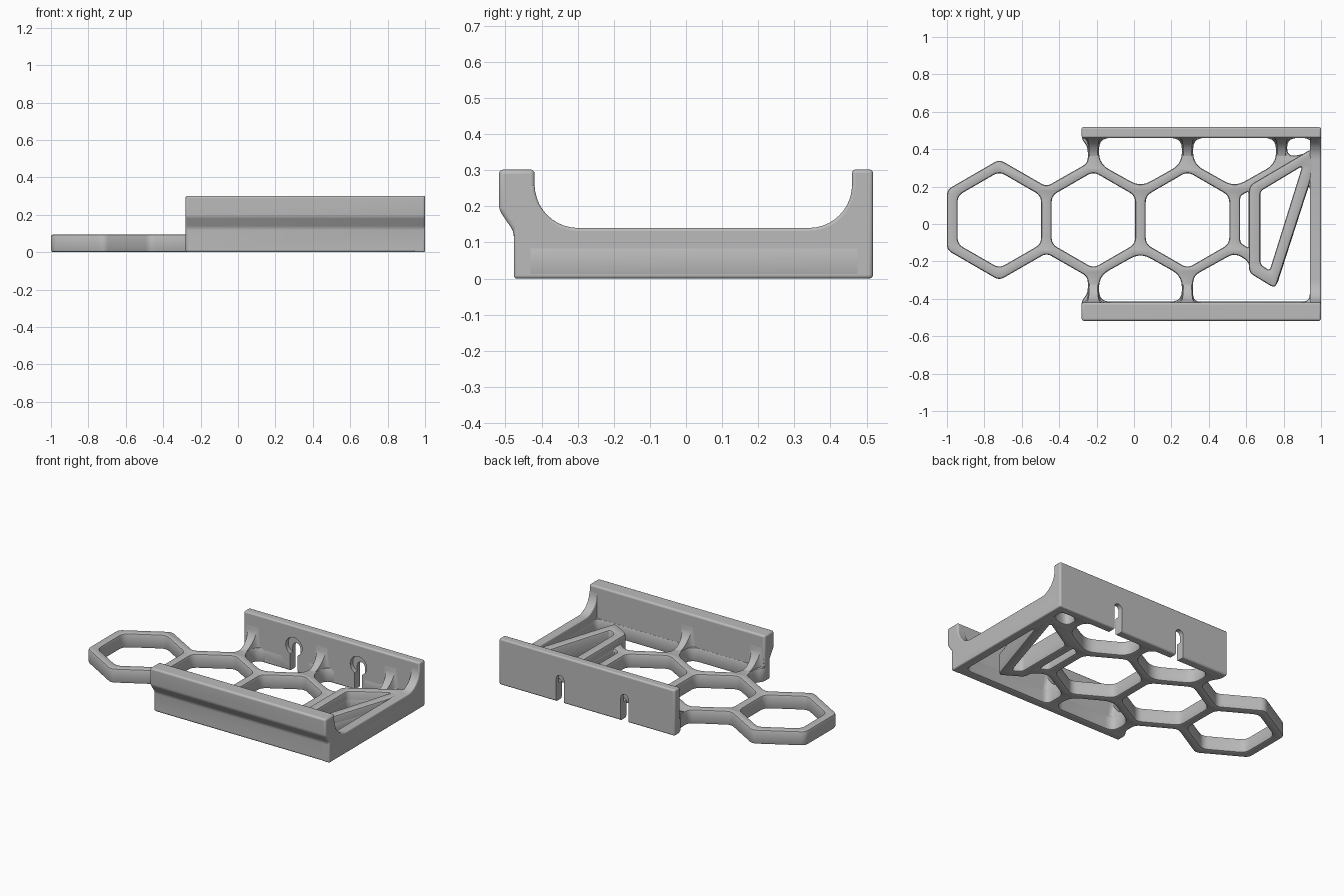
import bpy, bmesh, math
from mathutils import Vector

if "Cube" in bpy.data.objects:
    bpy.data.objects.remove(bpy.data.objects["Cube"])

grey = bpy.data.materials.new("light grey plastic")
grey.use_nodes = True
GREY = (0.5, 0.5, 0.5, 1)
grey.diffuse_color = GREY
grey.node_tree.nodes["Principled BSDF"].inputs["Base Color"].default_value = GREY

CY = 0.022            # y of the honeycomb axis
HEX_X = [-0.72, -0.217, 0.286]
FRONT, BACK = -0.415, 0.46   # inner faces of the two walls


def add_mesh(name, mesh):
    obj = bpy.data.objects.new(name, mesh)
    bpy.context.collection.objects.link(obj)
    mesh.materials.clear()
    mesh.materials.append(grey)
    return obj


def smooth(obj):
    bpy.ops.object.select_all(action='DESELECT')
    bpy.context.view_layer.objects.active = obj
    obj.select_set(True)
    bpy.ops.object.shade_smooth_by_angle(angle=math.radians(35))


def rounded(points, radius):
    """Polygon with its corners softened by small arcs."""
    pts = [Vector(p) for p in points]
    out = []
    for i, p in enumerate(pts):
        a, b = pts[i - 1] - p, pts[(i + 1) % len(pts)] - p
        s = p + a.normalized() * min(radius, a.length * 0.45)
        e = p + b.normalized() * min(radius, b.length * 0.45)
        for k in range(6):
            t = k / 5
            out.append(s * (1 - t) ** 2 + p * 2 * t * (1 - t) + e * t * t)
    return out


def plate(name, loops, z_top, edge=0.012):
    """Flat plate with holes and rounded edges, standing on z = 0."""
    curve = bpy.data.curves.new(name, 'CURVE')
    curve.dimensions, curve.fill_mode = '2D', 'BOTH'
    curve.extrude, curve.bevel_depth = z_top / 2 - edge, edge
    curve.bevel_resolution, curve.offset = 1, -edge
    for loop in loops:
        sp = curve.splines.new('POLY')
        sp.points.add(len(loop) - 1)
        for q, p in zip(sp.points, loop):
            q.co = (p.x, p.y, 0, 1)
        sp.use_cyclic_u = True
    tmp = bpy.data.objects.new(name + "_curve", curve)
    bpy.context.collection.objects.link(tmp)
    deps = bpy.context.evaluated_depsgraph_get()
    mesh = bpy.data.meshes.new_from_object(tmp.evaluated_get(deps))
    bpy.data.objects.remove(tmp)
    bm = bmesh.new()
    bm.from_mesh(mesh)
    bmesh.ops.remove_doubles(bm, verts=bm.verts, dist=0.0001)
    bmesh.ops.translate(bm, verts=bm.verts, vec=(0, 0, z_top / 2))
    bmesh.ops.recalc_face_normals(bm, faces=bm.faces)
    bm.to_mesh(mesh)
    bm.free()
    return add_mesh(name, mesh)


def loft(name, sections, bevel=0):
    """Solid through a row of matching cross-sections."""
    bm = bmesh.new()
    rows = [[bm.verts.new(p) for p in s] for s in sections]
    n = len(rows[0])
    for r, s in zip(rows, rows[1:]):
        for i in range(n):
            j = (i + 1) % n
            bm.faces.new((r[i], r[j], s[j], s[i]))
    bm.faces.new(rows[0])
    bm.faces.new(rows[-1])
    bmesh.ops.recalc_face_normals(bm, faces=bm.faces)
    mesh = bpy.data.meshes.new(name)
    bm.to_mesh(mesh)
    bm.free()
    obj = add_mesh(name, mesh)
    if bevel:
        mod = obj.modifiers.new("edges", 'BEVEL')
        mod.width, mod.segments = bevel, 3
        mod.limit_method, mod.angle_limit = 'ANGLE', math.radians(30)
    return obj


def prism(name, profile, x0, x1, bevel=0):
    return loft(name, [[(x, y, z) for y, z in profile] for x in (x0, x1)], bevel)


def flip(points):
    """Mirror a back opening to the front, ending at the front wall."""
    return [(x, FRONT if y == BACK else 2 * CY - y) for x, y in points]


def hexagon(cx, r):
    return [(cx + r * math.sin(k * math.pi / 3), CY + r * math.cos(k * math.pi / 3))
            for k in range(6)]


# Honeycomb base with its openings
outline = [(-0.72, 0.345), (-1, 0.183), (-1, -0.139), (-0.72, -0.301),
           (-0.468, -0.156), (-0.247, -0.282), (-0.247, -0.37), (-0.28, -0.41),
           (-0.28, -0.46), (1, -0.46), (1, 0.505), (-0.28, 0.505), (-0.28, 0.455),
           (-0.247, 0.41), (-0.247, 0.326), (-0.468, 0.2)]
loops = [rounded(outline, 0.03)]
loops += [rounded(hexagon(x, 0.258), 0.035) for x in HEX_X]
side_hole = [(-0.187, BACK), (0.256, BACK), (0.256, 0.322), (0.035, 0.198), (-0.187, 0.322)]
loops.append(rounded(side_hole, 0.06))
loops.append(rounded([(x + 0.503, y) for x, y in side_hole], 0.06))
loops.append(rounded(flip(side_hole), 0.06))
loops.append(rounded([(0.819, BACK), (0.95, BACK), (0.95, 0.385), (0.819, 0.355)], 0.06))
loops.append(rounded([(0.316, FRONT), (0.94, FRONT), (0.94, 0.22), (0.758, -0.345),
                      (0.615, -0.26), (0.615, -0.2), (0.538, -0.155), (0.316, -0.278)], 0.04))
loops.append(rounded([(0.568, -0.1), (0.613, -0.13), (0.613, 0.175), (0.568, 0.15)], 0.015))
brace_hole = [(0.675, -0.215), (0.675, 0.175), (0.9, 0.31), (0.725, -0.25)]
loops.append(rounded(brace_hole, 0.02))
base = plate("honeycomb_base", loops, 0.095)

# Taller slanted brace beside the end rib
brace = plate("slanted_brace", [
    rounded([(0.615, -0.26), (0.615, 0.205), (0.955, 0.405), (0.968, 0.31), (0.755, -0.345)], 0.03),
    rounded(brace_hole, 0.02)], 0.14)

# Front and back walls
front_wall = prism("front_wall", [(-0.477, 0), (-0.477, 0.13), (-0.518, 0.19), (-0.518, 0.302),
                                  (-0.419, 0.302), (-0.419, 0)], -0.28, 1, 0.012)
back_wall = prism("back_wall", [(BACK, 0), (BACK, 0.302), (0.518, 0.302), (0.518, 0)],
                  -0.28, 1, 0.01)

# End rib with curved ends running up the walls
rib = [(-0.477, 0), (-0.477, 0.26)]
R = 0.12
for k in range(11):
    a = math.pi / 2 * k / 10
    rib.append((-0.419 + R - R * math.cos(a), 0.26 - R * math.sin(a)))
for k in range(11):
    a = math.pi / 2 * k / 10
    rib.append((BACK - R + R * math.sin(a), 0.26 - R * math.cos(a)))
rib += [(0.514, 0.26), (0.514, 0)]
end_rib = prism("end_rib", rib, 0.94, 1, 0.008)


# Flared gussets where the struts meet the walls
def gusset(name, x, wall, into):
    sections = []
    for k in range(9):
        a = math.pi / 2 * k / 8
        y = wall - into * 0.13 * (1 - math.sin(a))
        top = 0.09 + 0.13 * (1 - math.cos(a))
        low = 0.026 + 0.035 * (k / 8) ** 3
        high = 0.022 + 0.02 * (k / 8) ** 3
        sections.append([(x - low, y, 0.012), (x + low, y, 0.012), (x + low, y, 0.08),
                         (x + high, y, top), (x - high, y, top), (x - low, y, 0.08)])
    sections.append([(px, wall + into * 0.01, pz) for px, _, pz in sections[-1]])
    return loft(name, sections)


parts = [base, brace, front_wall, back_wall, end_rib]
for i, x in enumerate([-0.217, 0.286, 0.789]):
    parts.append(gusset(f"back_gusset_{i + 1}", x, BACK, 1))
    if i < 2:
        parts.append(gusset(f"front_gusset_{i + 1}", x, -0.419, -1))


# Keyhole slots through the back wall, with a round recess inside
def cutter(name, profile, y0, y1):
    obj = loft(name, [[(x, y, z) for x, z in profile] for y in (y0, y1)])
    obj.hide_render = True
    obj.hide_set(True)
    obj.display_type = 'WIRE'
    return obj


def arc(cx, cz, r, start, end, n):
    return [(cx + r * math.cos(start + (end - start) * k / n),
             cz + r * math.sin(start + (end - start) * k / n)) for k in range(n + 1)]


for i, x in enumerate([0.085, 0.555]):
    slot = cutter(f"slot_cutter_{i + 1}", [(x - 0.028, -0.05), (x + 0.028, -0.05)]
                  + arc(x, 0.15, 0.028, 0, math.pi, 10), 0.42, 0.6)
    recess = cutter(f"recess_cutter_{i + 1}", arc(x, 0.165, 0.06, 0, math.tau * 23 / 24, 23),
                    0.43, 0.488)
    for wall, tool in ((back_wall, slot), (back_wall, recess), (base, slot)):
        mod = wall.modifiers.new("keyhole", 'BOOLEAN')
        mod.operation, mod.solver, mod.object = 'DIFFERENCE', 'EXACT', tool

for p in parts:
    smooth(p)
